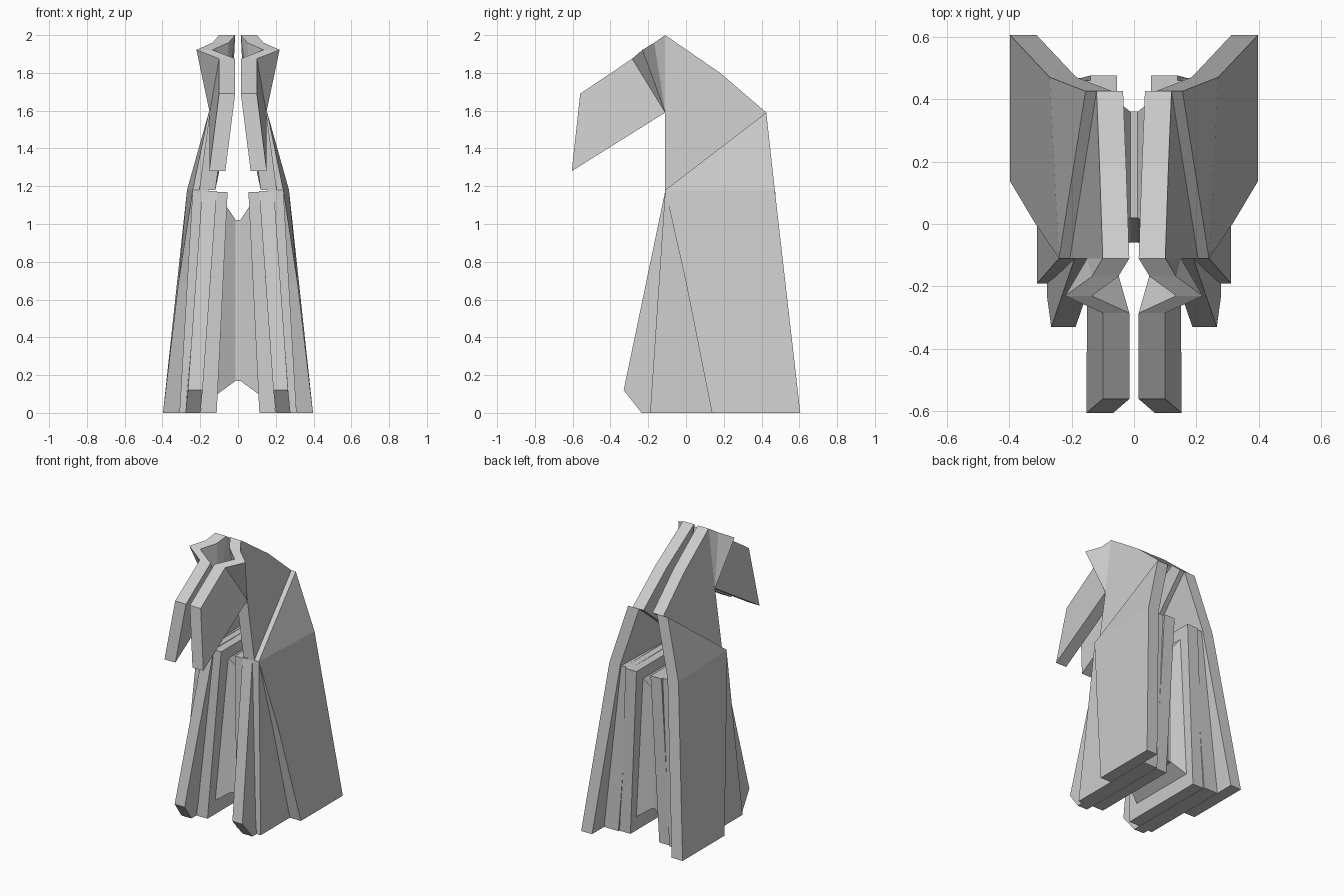
import bpy, bmesh

if "Cube" in bpy.data.objects:
    bpy.data.objects.remove(bpy.data.objects["Cube"])

T = 0.085  # paper thickness


def loft(name, sections, cap_end=True):
    """Join matching (x, y, z) rings into a solid and mirror it across x = 0."""
    bm = bmesh.new()
    rings = [[bm.verts.new(p) for p in s] for s in sections]
    n = len(rings[0])
    bm.faces.new(rings[0])
    if cap_end:
        bm.faces.new(rings[-1])
    for a, b in zip(rings, rings[1:]):
        for i in range(n):
            j = (i + 1) % n
            bm.faces.new((a[i], a[j], b[j], b[i]))
    bmesh.ops.recalc_face_normals(bm, faces=bm.faces)
    me = bpy.data.meshes.new(name)
    bm.to_mesh(me)
    bm.free()
    ob = bpy.data.objects.new(name, me)
    bpy.context.collection.objects.link(ob)
    mod = ob.modifiers.new("mirror", 'MIRROR')
    mod.merge_threshold = 0.0005
    return ob


def plate(name, outer, t=T):
    """Folded sheet: outer profile given as (y, z, outer x)."""
    return loft(name, [[(x, y, z) for y, z, x in outer],
                       [(x - t, y, z) for y, z, x in outer]])


# Head and the pleated ear fold, all fanning from the throat
throat = (-0.11, 1.59, 0.15)
brow = (-0.285, 1.875, 0.10)
poll = (-0.11, 2.0, 0.10)
plate("muzzle", [throat, (-0.605, 1.28, 0.152), (-0.56, 1.69, 0.10), brow])
pleats = [brow, (-0.23, 1.922, 0.22), (-0.168, 1.96, 0.135), poll]
for i in range(3):
    plate(f"ear_pleat_{i + 1}", [throat, pleats[i], pleats[i + 1]])

# Neck
plate("neck", [poll, (0.18, 1.80, 0.11), (0.425, 1.59, 0.12),
               (-0.11, 1.18, 0.205), throat])
plate("shoulder", [(0.425, 1.59, 0.155), (0.47, 1.18, 0.27), (-0.11, 1.18, 0.24)])

# Body layers from outside to inside
plate("outer_body", [(-0.11, 1.18, 0.24), (0.47, 1.18, 0.27), (0.605, 0, 0.397),
                     (0.137, 0, 0.397), (0.0, 0.69, 0.315)])
plate("middle_body", [(-0.11, 1.18, 0.24), (0.46, 1.17, 0.245),
                      (0.47, 0, 0.31), (-0.19, 0, 0.31)])
plate("front_leg", [(-0.11, 1.175, 0.19), (0.46, 1.17, 0.19), (0.47, 0, 0.278),
                    (-0.235, 0, 0.278), (-0.33, 0.12, 0.265)], 0.078)
plate("inner_body", [(-0.11, 1.17, 0.14), (0.475, 1.17, 0.14),
                     (0.46, 0, 0.198), (-0.18, 0, 0.198)])

# Central fold bridging both halves
ridge = [(0.02, 1.02), (0.36, 1.02), (0.36, 0.17), (-0.06, 0.17)]
base = [(0.065, -0.03, 1.10), (0.065, 0.40, 1.10), (0.108, 0.40, 0.10), (0.108, -0.10, 0.10)]
loft("central_fold", [base, [(0.012, y, z) for y, z in ridge],
                      [(0, y, z) for y, z in ridge]], cap_end=False)
